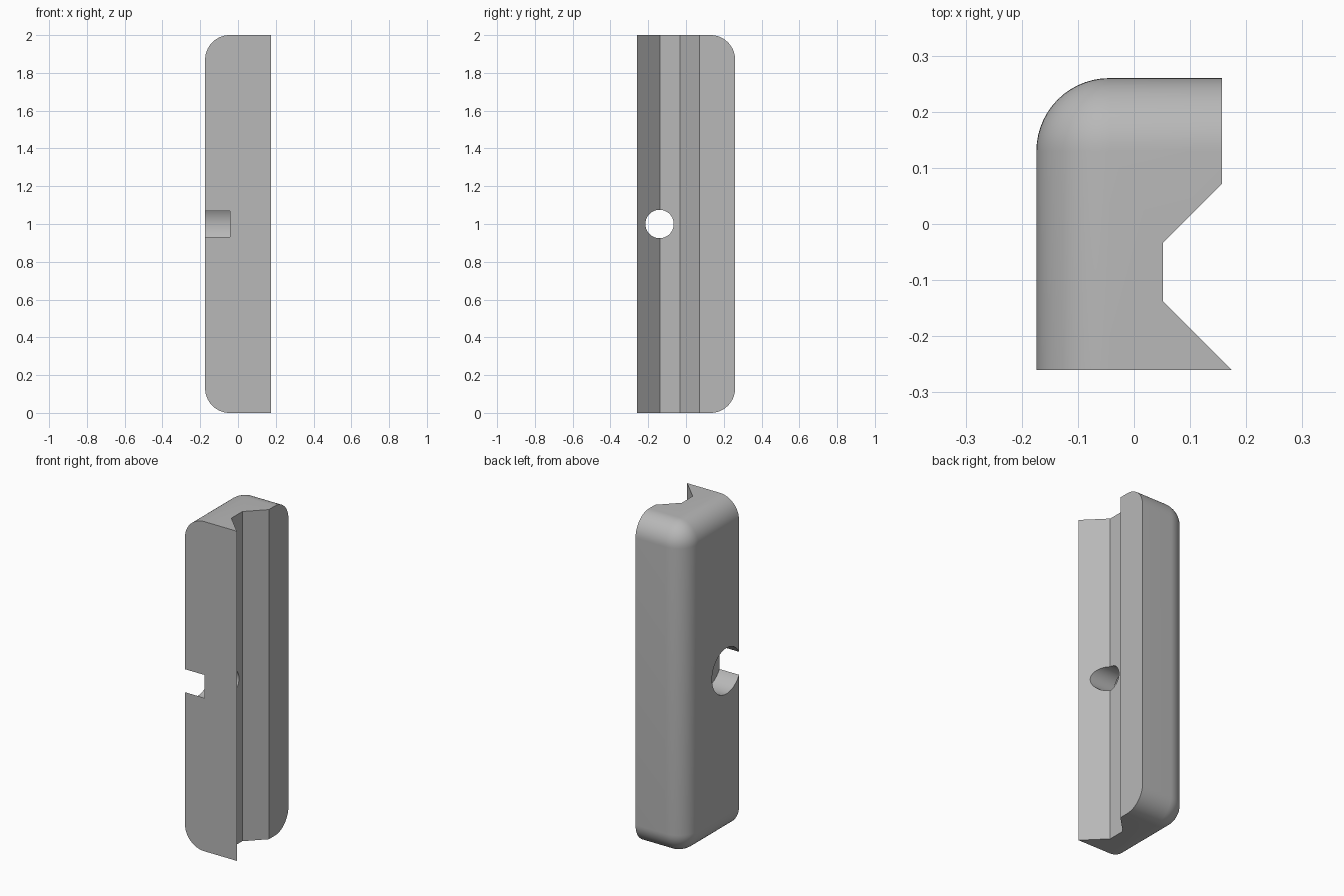
import bpy, bmesh, math
from mathutils import Matrix

cube = bpy.data.objects.get("Cube")
if cube:
    bpy.data.objects.remove(cube, do_unlink=True)

LEFT, RIGHT, HALF_Y, TOP = -0.174, 0.2, 0.26, 2.0
ROUND = 0.13
HOLE_Y, HOLE_Z = -0.14, 1.0

grey = bpy.data.materials.new("plain grey")
grey.use_nodes = True
colour = (0.48, 0.48, 0.48, 1)
grey.diffuse_color = colour
grey.node_tree.nodes["Principled BSDF"].inputs["Base Color"].default_value = colour


def make_object(name, bm):
    bmesh.ops.recalc_face_normals(bm, faces=bm.faces)
    mesh = bpy.data.meshes.new(name)
    bm.to_mesh(mesh)
    bm.free()
    mesh.materials.append(grey)
    obj = bpy.data.objects.new(name, mesh)
    bpy.context.collection.objects.link(obj)
    return obj


def prism(name, outline, z0, z1):
    bm = bmesh.new()
    face = bm.faces.new([bm.verts.new((x, y, z0)) for x, y in outline])
    new = bmesh.ops.extrude_face_region(bm, geom=[face])["geom"]
    verts = [v for v in new if isinstance(v, bmesh.types.BMVert)]
    bmesh.ops.translate(bm, verts=verts, vec=(0, 0, z1 - z0))
    return make_object(name, bm)


def bore(name, radius, x0, x1):
    bm = bmesh.new()
    place = Matrix.Translation(((x0 + x1) / 2, HOLE_Y, HOLE_Z)) @ Matrix.Rotation(math.pi / 2, 4, "Y")
    bmesh.ops.create_cone(bm, cap_ends=True, segments=64, radius1=radius, radius2=radius,
                          depth=x1 - x0, matrix=place)
    return make_object(name, bm)


# Block, rounded where the outer side, back, top and bottom meet
bm = bmesh.new()
size = Matrix.Diagonal((RIGHT - LEFT, 2 * HALF_Y, TOP, 1))
bmesh.ops.create_cube(bm, size=1, matrix=Matrix.Translation(((LEFT + RIGHT) / 2, 0, TOP / 2)) @ size)


def is_outer(face):
    c = face.calc_center_median()
    return c.x < LEFT + 0.01 or c.y > HALF_Y - 0.01


def is_end(face):
    c = face.calc_center_median()
    return c.z < 0.01 or c.z > TOP - 0.01


edges = [e for e in bm.edges
         if all(is_outer(f) or is_end(f) for f in e.link_faces)]
bmesh.ops.bevel(bm, geom=edges, offset=ROUND, segments=14, profile=0.5, affect="EDGES")
body = make_object("rounded_bar", bm)

# V groove along the inner side, through bore and wide recess
cutters = [
    prism("groove_cutter", [(0.157, 0.4), (0.157, 0.072), (0.052, -0.033),
                            (0.052, -0.138), (0.314, -0.4), (0.4, -0.4), (0.4, 0.4)], -0.1, 2.1),
    bore("bore_cutter", 0.075, -0.3, 0.3),
    bore("recess_cutter", 0.139, -0.3, -0.042),
]
bpy.ops.object.select_all(action="DESELECT")
body.select_set(True)
bpy.context.view_layer.objects.active = body
for cutter in cutters:
    mod = body.modifiers.new(cutter.name, "BOOLEAN")
    mod.operation = "DIFFERENCE"
    mod.solver = "EXACT"
    mod.object = cutter
    bpy.ops.object.modifier_apply(modifier=mod.name)
    bpy.data.objects.remove(cutter, do_unlink=True)

bpy.ops.object.shade_smooth_by_angle(angle=math.radians(30))
